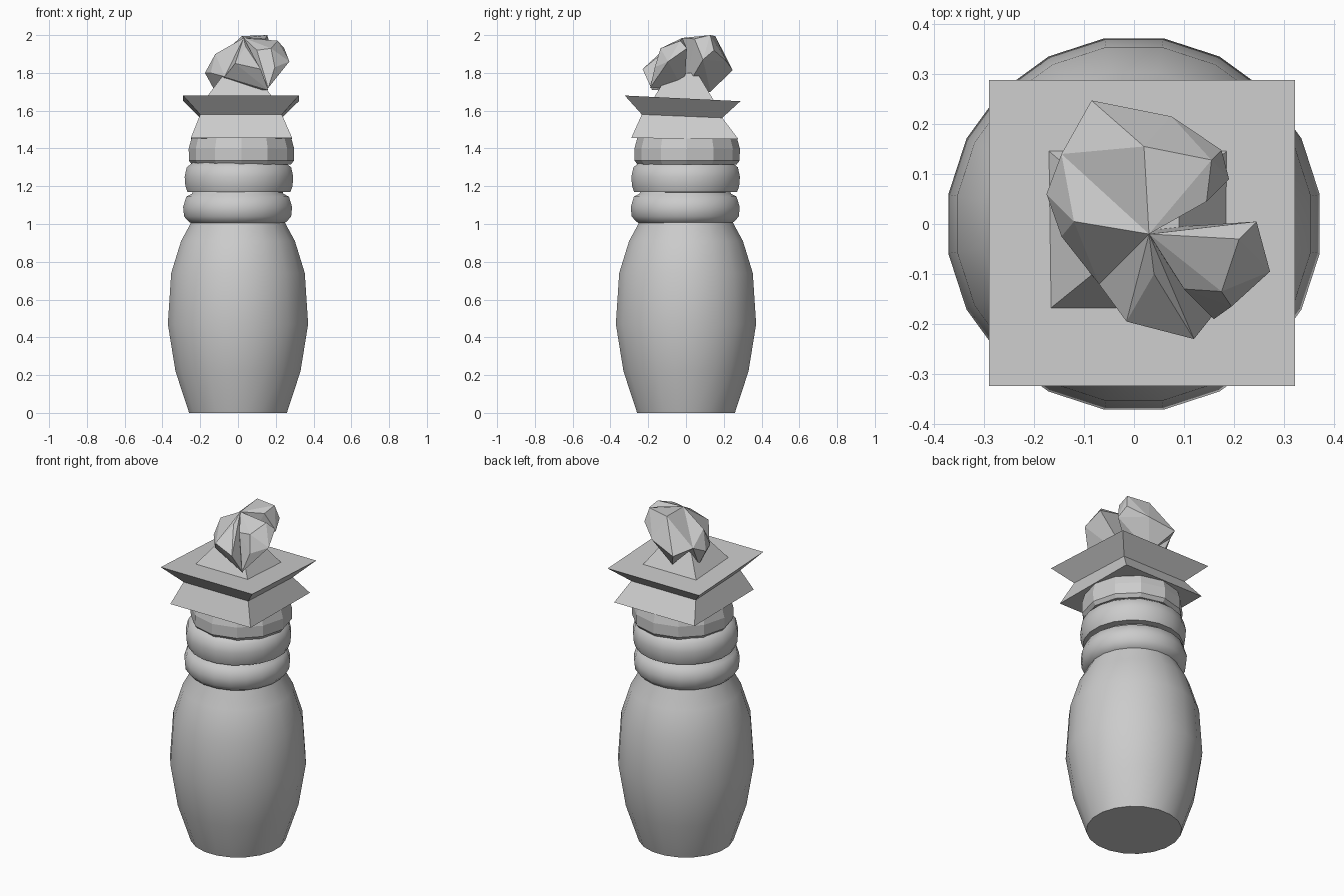
import bpy, bmesh, math
from mathutils import Vector

if "Cube" in bpy.data.objects:
    bpy.data.objects.remove(bpy.data.objects["Cube"])


def finish(bm, name, smooth=None):
    bmesh.ops.recalc_face_normals(bm, faces=bm.faces[:])
    me = bpy.data.meshes.new(name)
    bm.to_mesh(me)
    bm.free()
    ob = bpy.data.objects.new(name, me)
    bpy.context.collection.objects.link(ob)
    if smooth:
        bpy.ops.object.select_all(action='DESELECT')
        ob.select_set(True)
        bpy.context.view_layer.objects.active = ob
        bpy.ops.object.shade_smooth_by_angle(angle=math.radians(smooth))
    return ob


def loft(name, rings, smooth=None):
    # skin a stack of equal-length point rings and cap both ends
    bm = bmesh.new()
    vs = [[bm.verts.new(p) for p in r] for r in rings]
    n = len(vs[0])
    for a, b in zip(vs, vs[1:]):
        for i in range(n):
            j = (i + 1) % n
            bm.faces.new((a[i], a[j], b[j], b[i]))
    bm.faces.new(vs[0])
    bm.faces.new(vs[-1])
    return finish(bm, name, smooth)


def lathe(name, profile, n, offset=0.0, cx=0.0, cy=0.0, tilt=0.0, smooth=None):
    rings = []
    for r, z in profile:
        ring = []
        for i in range(n):
            a = 2 * math.pi * (i + offset) / n
            x, y = r * math.cos(a), r * math.sin(a)
            ring.append((cx + x, cy + y, z + tilt * x))
        rings.append(ring)
    return loft(name, rings, smooth)


def rect(x0, x1, y0, y1, z_front, z_back):
    return [(x0, y0, z_front), (x1, y0, z_front), (x1, y1, z_back), (x0, y1, z_back)]


def crystal(name, pts):
    bm = bmesh.new()
    for p in pts:
        bm.verts.new(p)
    res = bmesh.ops.convex_hull(bm, input=bm.verts[:])
    loose = [v for v in bm.verts if not v.link_faces]
    bmesh.ops.delete(bm, geom=loose, context='VERTS')
    return finish(bm, name)


# barrel-shaped handle
lathe("handle", [(.262, 0), (.335, .22), (.376, .47), (.358, .74), (.305, .91),
                 (.25, 1.01), (.24, 1.05)], 20, .5, smooth=50)

# two rounded collars
lathe("lower_collar", [(.24, 1.0), (.262, 1.012), (.287, 1.04), (.292, 1.09),
                       (.275, 1.145), (.245, 1.16), (.235, 1.19)],
      20, .5, -.002, -.004, smooth=60)
lathe("upper_collar", [(.235, 1.168), (.276, 1.17), (.287, 1.20), (.291, 1.25),
                       (.28, 1.30), (.255, 1.32), (.24, 1.33)],
      20, .5, .005, -.002, smooth=60)

# faceted band
lathe("faceted_band", [(.262, 1.315), (.278, 1.335), (.279, 1.40), (.264, 1.455)],
      12, 0, .018, .006)

# waisted square plate, sloping down to the back
loft("square_plate", [rect(-.25, .287, -.29, .277, 1.455, 1.45),
                      rect(-.20, .232, -.234, .192, 1.58, 1.562),
                      rect(-.29, .322, -.324, .288, 1.68, 1.65)])

# tapered square neck under the crystals
loft("crystal_neck", [rect(-.175, .19, -.175, .15, 1.66, 1.65),
                      rect(-.07, .09, -.09, .06, 1.80, 1.80)])

# cluster of crystals meeting at one peak
peak = (.03, -.02, 1.985)
core = (.02, -.01, 1.70)
crystal("front_crystal", [peak, core, (.04, -.10, 1.94), (-.015, -.195, 1.85),
                          (.12, -.23, 1.82), (-.07, -.12, 1.78), (.16, -.18, 1.71)])
crystal("right_crystal", [peak, core, (.21, -.03, 1.97), (.245, .005, 1.93),
                          (.272, -.095, 1.86), (.175, -.135, 1.93), (.10, -.13, 1.92),
                          (.195, -.165, 1.83), (.16, -.19, 1.72)])
crystal("back_crystal", [peak, core, (.02, .155, 1.995), (.155, .128, 2.0),
                         (.145, .045, 1.98), (.175, .148, 1.92), (.19, .09, 1.87),
                         (.075, .215, 1.86), (-.085, .247, 1.815),
                         (-.145, .14, 1.84), (.0, .13, 1.70)])
crystal("left_crystal", [peak, core, (-.12, .005, 1.90), (-.175, .06, 1.80),
                         (-.145, -.025, 1.80), (-.145, .14, 1.84),
                         (-.07, -.12, 1.78), (-.12, .05, 1.70)])
